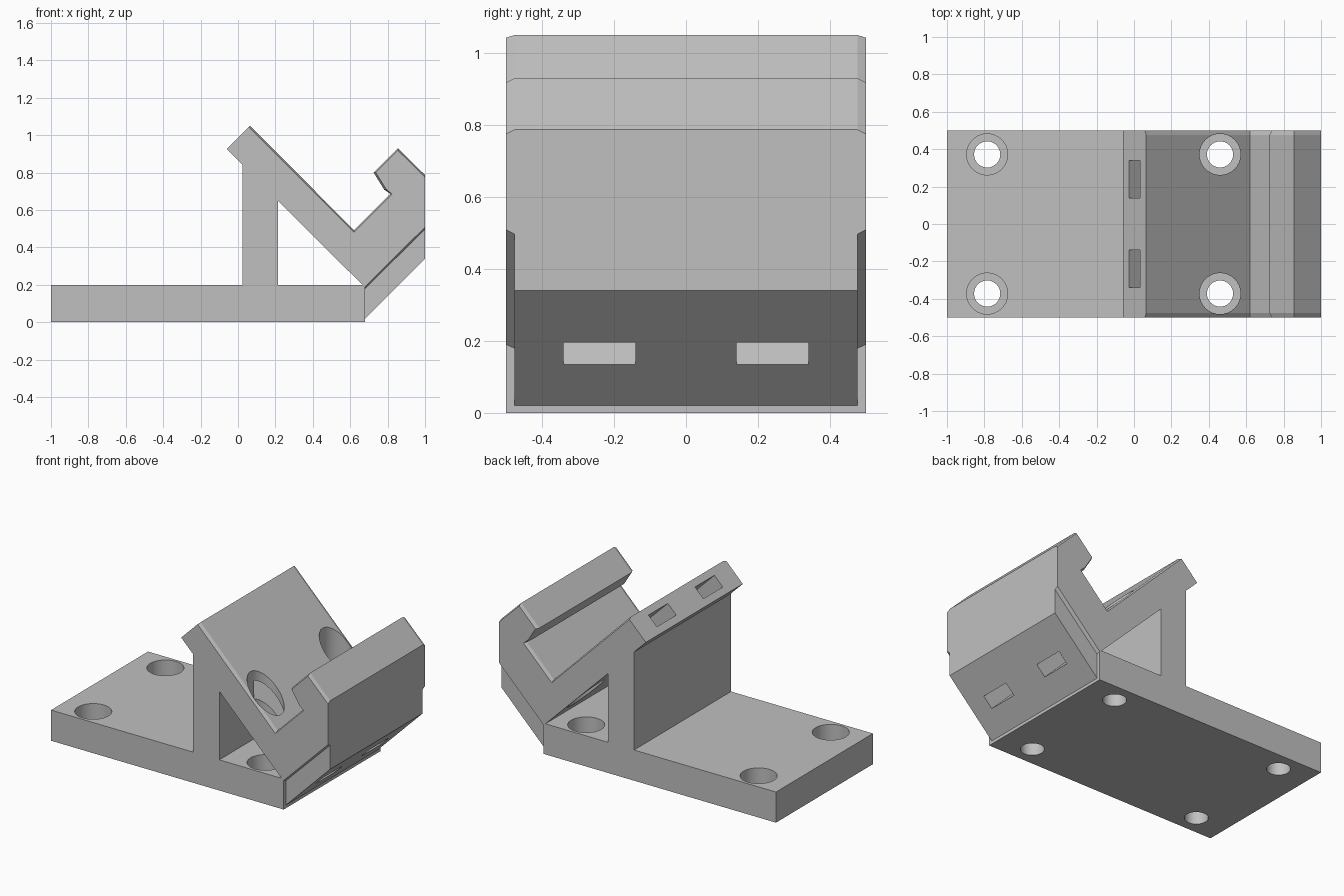
import bpy, bmesh
from math import radians
from mathutils import Matrix

cube = bpy.data.objects.get("Cube")
if cube:
    bpy.data.objects.remove(cube, do_unlink=True)

grey = bpy.data.materials.new("plain grey")
grey.use_nodes = True
COLOUR = (0.53, 0.53, 0.53, 1)
grey.diffuse_color = COLOUR
grey.node_tree.nodes["Principled BSDF"].inputs["Base Color"].default_value = COLOUR


def make_object(name, bm):
    bmesh.ops.recalc_face_normals(bm, faces=bm.faces)
    mesh = bpy.data.meshes.new(name)
    bm.to_mesh(mesh)
    bm.free()
    mesh.materials.append(grey)
    obj = bpy.data.objects.new(name, mesh)
    bpy.context.collection.objects.link(obj)
    return obj


def loft(name, sections):
    """Join (y, [(x, z), ...]) sections into a closed solid."""
    bm = bmesh.new()
    rings = [[bm.verts.new((x, y, z)) for x, z in pts] for y, pts in sections]
    for a, b in zip(rings, rings[1:]):
        for i in range(len(a)):
            j = (i + 1) % len(a)
            bm.faces.new((a[i], a[j], b[j], b[i]))
    bm.faces.new(rings[0])
    bm.faces.new(rings[-1])
    return make_object(name, bm)


def prism(name, pts, half):
    return loft(name, [(-half, pts), (half, pts)])


def cylinder(name, x, y, z0, z1, radius):
    bm = bmesh.new()
    bmesh.ops.create_cone(bm, cap_ends=True, segments=32, radius1=radius,
                          radius2=radius, depth=z1 - z0,
                          matrix=Matrix.Translation((x, y, (z0 + z1) / 2)))
    return make_object(name, bm)


def combine(target, tool, operation):
    tool.hide_render = True
    mod = target.modifiers.new(operation, "BOOLEAN")
    mod.operation, mod.solver, mod.object = operation, "EXACT", tool
    bpy.ops.object.select_all(action="DESELECT")
    bpy.context.view_layer.objects.active = target
    target.select_set(True)
    bpy.ops.object.modifier_apply(modifier=mod.name)
    bpy.data.objects.remove(tool, do_unlink=True)


# Bracket profile: x, z, then the shift of each corner at the chamfered sides
profile = [
    (-1, 0, 0, 0), (0.68, 0, 0, 0),
    (0.68, 0.18, 0, 0.01), (1, 0.497, 0, 0.012),
    (1, 0.787, 0, -0.012), (0.855, 0.93, 0, -0.012),
    (0.725, 0.8, 0.012, 0), (0.782, 0.708, 0.01, 0.004),
    (0.815, 0.687, 0.009, -0.003), (0.62, 0.492, 0, -0.012),
    (0.065, 1.05, -0.007, -0.007), (-0.06, 0.925, 0, 0),
    (0.025, 0.84, 0, 0), (0.025, 0.2, 0, 0), (-1, 0.2, 0, 0),
]
middle = [(x, z) for x, z, dx, dz in profile]
side = [(x + dx, z + dz) for x, z, dx, dz in profile]
EDGE = 0.477
bracket = loft("angled_bracket",
               [(-0.5, side), (-EDGE, middle), (EDGE, middle), (0.5, side)])

# Raised pad beneath the cradle
pad = prism("lower_pad", [(0.68, 0.02), (1, 0.34), (1, 0.497),
                          (0.9, 0.5), (0.6, 0.15)], EDGE)
combine(bracket, pad, "UNION")

# Triangular opening behind the upright
combine(bracket, prism("triangle_cutter", [(0.215, 0.2), (0.665, 0.2),
                                           (0.215, 0.647)], 0.7), "DIFFERENCE")

# Counterbored screw holes, the front pair also reaching through the cradle
for x in (-0.785, 0.46):
    for y in (-0.372, 0.372):
        combine(bracket, cylinder("bore_cutter", x, y, 0.08, 1.3, 0.11), "DIFFERENCE")
        combine(bracket, cylinder("screw_cutter", x, y, -0.1, 0.15, 0.07), "DIFFERENCE")

# Strap slots running along the sloping plate
for y in (-0.24, 0.24):
    bm = bmesh.new()
    bmesh.ops.create_cube(bm, size=1, matrix=Matrix.Translation((0.4125, y, 0.5775))
                          @ Matrix.Rotation(radians(45), 4, "Y")
                          @ Matrix.Diagonal((1.5, 0.2, 0.085, 1)))
    combine(bracket, make_object("slot_cutter", bm), "DIFFERENCE")

# Smooth hole walls, sharp edges elsewhere
bpy.ops.object.shade_smooth_by_angle(angle=radians(20))
